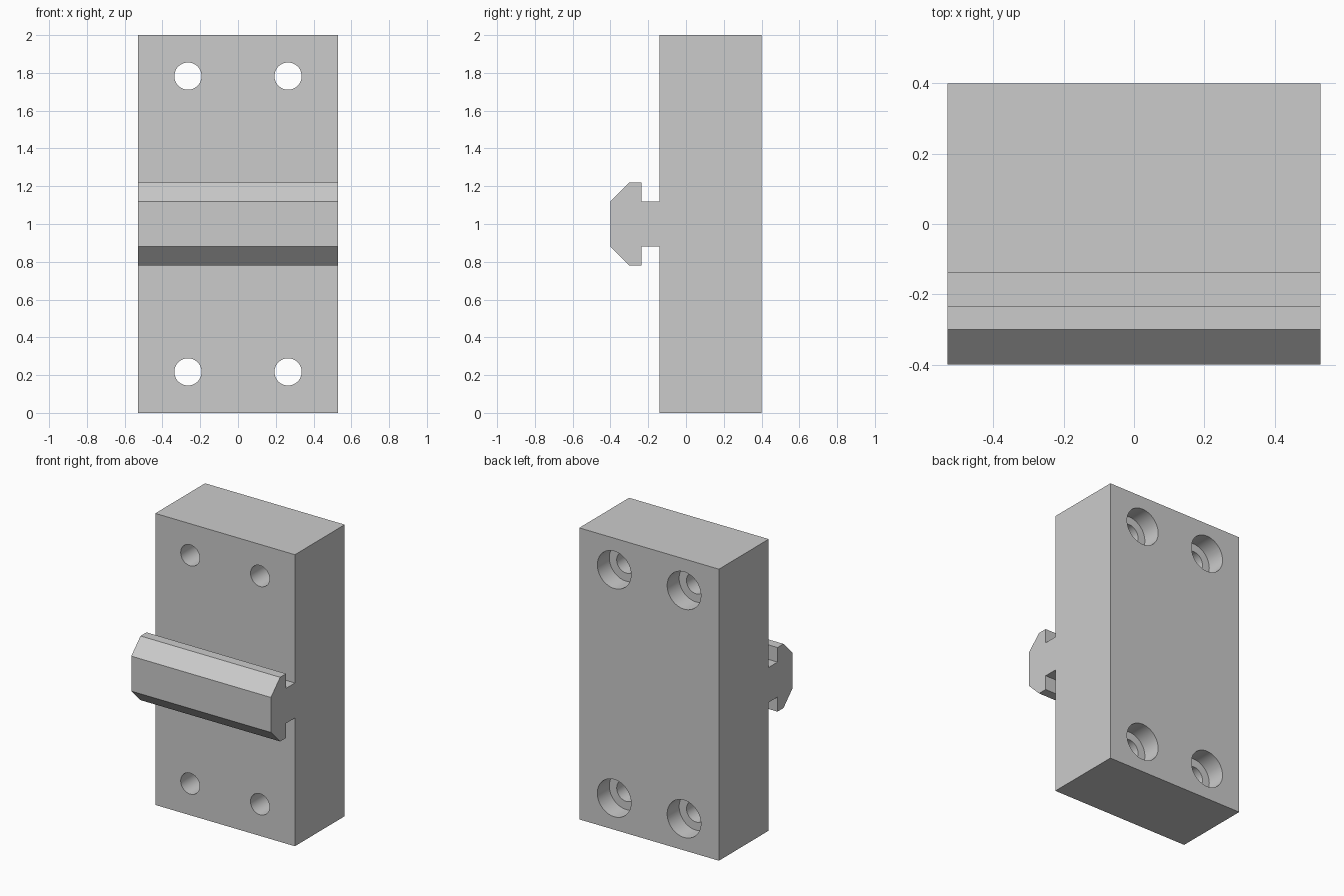
import bpy
import bmesh
import math

default_cube = bpy.data.objects.get("Cube")
if default_cube:
    bpy.data.objects.remove(default_cube, do_unlink=True)

HALF_WIDTH = 0.53
BACK, PLATE_FRONT = 0.4, -0.14
HEIGHT, MIDDLE = 2.0, 1.0
HOLE_X, HOLE_Z = 0.265, 0.783      # hole offsets from the plate centre
HOLE_RADIUS, BORE_RADIUS, BORE_DEPTH = 0.072, 0.128, 0.13

# Plain grey material
grey = bpy.data.materials.new("plain grey")
grey.use_nodes = True
colour = (0.6, 0.6, 0.6, 1)
grey.diffuse_color = colour
grey.node_tree.nodes["Principled BSDF"].inputs["Base Color"].default_value = colour

# Side profile: upper half of the T-shaped rail (y, offset from mid height), then mirrored
rail_upper = [(PLATE_FRONT, 0.12), (-0.235, 0.12), (-0.235, 0.22), (-0.3, 0.22), (-0.4, 0.12)]
rail = rail_upper + [(y, -z) for y, z in reversed(rail_upper)]
profile = [(BACK, 0), (BACK, HEIGHT), (PLATE_FRONT, HEIGHT)]
profile += [(y, MIDDLE + z) for y, z in rail]
profile.append((PLATE_FRONT, 0))

# Plate and rail are one solid, extruded across the width
bm = bmesh.new()
side = bm.faces.new([bm.verts.new((-HALF_WIDTH, y, z)) for y, z in profile])
extruded = bmesh.ops.extrude_face_region(bm, geom=[side])["geom"]
moved = [v for v in extruded if isinstance(v, bmesh.types.BMVert)]
bmesh.ops.translate(bm, verts=moved, vec=(2 * HALF_WIDTH, 0, 0))
bmesh.ops.recalc_face_normals(bm, faces=bm.faces)
mesh = bpy.data.meshes.new("mounting_plate_with_rail")
bm.to_mesh(mesh)
bm.free()
mesh.materials.append(grey)
plate = bpy.data.objects.new("mounting_plate_with_rail", mesh)
bpy.context.collection.objects.link(plate)


def cut_hole(x, z, radius, y_start, y_end):
    """Cut a round hole along y through the plate."""
    bpy.ops.mesh.primitive_cylinder_add(
        vertices=64, radius=radius, depth=y_end - y_start,
        location=(x, (y_start + y_end) / 2, z), rotation=(math.pi / 2, 0, 0))
    cutter = bpy.context.object
    cutter.name = "hole_cutter"
    cutter.hide_render = True
    cutter.data.materials.append(grey)
    bpy.context.view_layer.objects.active = plate
    cut = plate.modifiers.new("hole", "BOOLEAN")
    cut.operation = "DIFFERENCE"
    cut.solver = "EXACT"
    cut.object = cutter
    bpy.ops.object.modifier_apply(modifier=cut.name)
    bpy.data.objects.remove(cutter, do_unlink=True)


# Four screw holes, counterbored from the back
for sx in (-1, 1):
    for sz in (-1, 1):
        x, z = sx * HOLE_X, MIDDLE + sz * HOLE_Z
        cut_hole(x, z, HOLE_RADIUS, PLATE_FRONT - 0.1, BACK + 0.1)
        cut_hole(x, z, BORE_RADIUS, BACK - BORE_DEPTH, BACK + 0.1)

# Smooth hole walls, crisp edges elsewhere
bpy.ops.object.select_all(action="DESELECT")
plate.select_set(True)
bpy.context.view_layer.objects.active = plate
bpy.ops.object.shade_smooth_by_angle(angle=math.radians(30))
